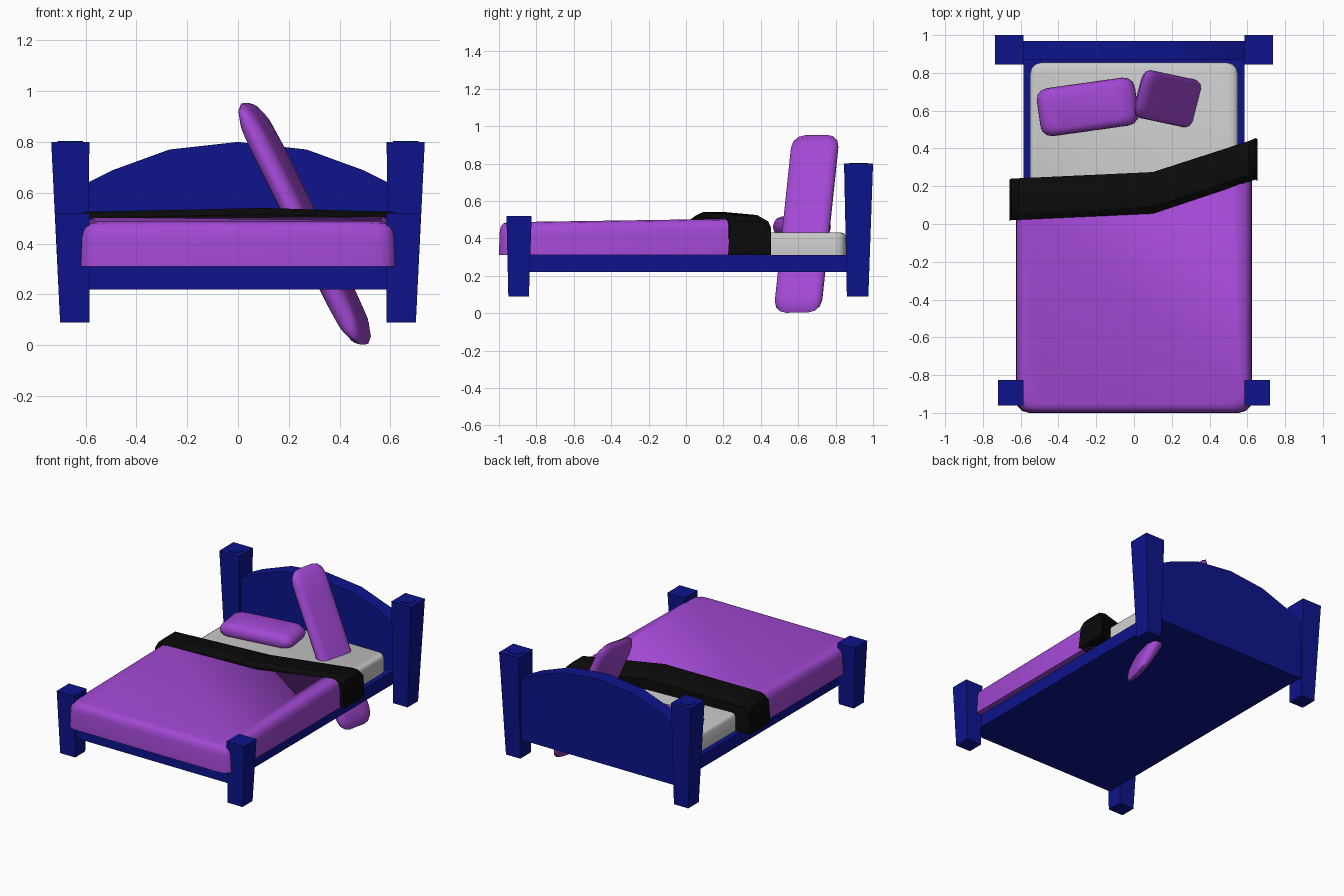
import bpy, bmesh, math
from mathutils import Matrix, Vector

if "Cube" in bpy.data.objects:
    bpy.data.objects.remove(bpy.data.objects["Cube"])


def material(name, rgb):
    m = bpy.data.materials.new(name)
    m.diffuse_color = (*rgb, 1)
    m.use_nodes = True
    m.node_tree.nodes["Principled BSDF"].inputs["Base Color"].default_value = m.diffuse_color
    return m


BLUE = material("blue_wood", (0.004, 0.007, 0.26))
PURPLE = material("purple_cloth", (0.36, 0.065, 0.65))
BLACK = material("black_cloth", (0.003, 0.003, 0.003))


def loft(name, rings, mat=None, smooth=None):
    """Skin a list of equal-length point rings and cap both ends."""
    bm = bmesh.new()
    rows = [[bm.verts.new(p) for p in ring] for ring in rings]
    n = len(rows[0])
    for a, b in zip(rows, rows[1:]):
        for i in range(n):
            j = (i + 1) % n
            bm.faces.new((a[i], a[j], b[j], b[i]))
    bm.faces.new(rows[0])
    bm.faces.new(rows[-1])
    bmesh.ops.recalc_face_normals(bm, faces=bm.faces)
    me = bpy.data.meshes.new(name)
    bm.to_mesh(me)
    bm.free()
    ob = bpy.data.objects.new(name, me)
    bpy.context.collection.objects.link(ob)
    if mat:
        me.materials.append(mat)
    if smooth:
        bpy.ops.object.select_all(action='DESELECT')
        ob.select_set(True)
        bpy.context.view_layer.objects.active = ob
        bpy.ops.object.shade_smooth_by_angle(angle=math.radians(smooth))
    return ob


def rect(x0, x1, y0, y1, z):
    return [(x0, y0, z), (x1, y0, z), (x1, y1, z), (x0, y1, z)]


def rounded(x0, x1, y0, y1, z, r, seg=3):
    pts = []
    corners = [(x1 - r, y1 - r), (x0 + r, y1 - r), (x0 + r, y0 + r), (x1 - r, y0 + r)]
    for k, (cx, cy) in enumerate(corners):
        for i in range(seg + 1):
            a = math.pi / 2 * (k + i / seg)
            pts.append((cx + r * math.cos(a), cy + r * math.sin(a), z))
    return pts


# Tapered posts, with a round cap on each head post
for s, side in ((-1, "left"), (1, "right")):
    loft(f"head_post_{side}", [rect(s * .59, s * .70, .86, .975, .09),
                               rect(s * .585, s * .735, .845, 1.0, .80)], BLUE)
    loft(f"foot_post_{side}", [rect(s * .585, s * .70, -.95, -.84, .09),
                               rect(s * .585, s * .72, -.96, -.825, .52)], BLUE)
    loft(f"post_cap_{side}",
         [[(s * .66 + .05 * math.cos(i * math.pi / 6), .922 + .05 * math.sin(i * math.pi / 6), z)
           for i in range(12)] for z in (.79, .803)], BLUE)

# Bed base and arched headboard
loft("bed_base", [rect(-.585, .585, -.94, .90, z) for z in (.22, .31)], BLUE)
arch = [(.60, .635), (.49, .69), (.27, .77), (0, .80)]
outline = [(-.60, .22), (.60, .22)] + arch + [(-x, z) for x, z in arch[-2::-1]]
loft("headboard", [[(x, y, z) for x, z in outline] for y in (.87, .97)], BLUE)

# Mattress
loft("mattress", [rounded(-.55 + d, .55 - d, -.90 + d, .855 - d, z, .06 - d)
                  for d, z in ((0, .305), (0, .41), (.008, .425), (.025, .432))], smooth=40)

# Blanket: rounded slab, its head edge skewed and its top rising to the fold
rings = []
for d, z in ((0, .31), (.004, .43), (.012, .463), (.03, .48), (.06, .486)):
    ring = []
    for x, y, h in rounded(-.625 + d, .625 - d, -1 + d * .8, .23, z, .07):
        if y > 0:
            y += .16 * x
        ring.append((x, y, h + .015 * (y + 1) * (h > .4)))
    rings.append(ring)
loft("blanket", rings, PURPLE, smooth=60)

# Folded blanket band, bent toward the head on the right
stations = [(-.66, .015, .235, .31), (-.65, .02, .24, .49), (-.61, .022, .242, .525),
            (.10, .055, .275, .54),
            (.61, .225, .44, .525), (.645, .235, .455, .49), (.655, .225, .45, .31)]
rings = []
for x, y0, y1, top in stations:
    k = min(1, (top - .31) / .1)
    rings.append([(x, y0, .31), (x, y0, top - .025 * k), (x, y0 + .035, top),
                  (x, y1 - .06, top), (x, y1, top - .035 * k), (x, y1, .31)])
# end stations collapse to the hem line
for r, y0, y1 in ((rings[0], .015, .235), (rings[-1], .225, .45)):
    for i, z in enumerate((.31, .315, .32, .32, .315, .31)):
        r[i] = (r[i][0], r[i][1], z)
loft("blanket_fold", rings, BLACK, smooth=35)


# Pillows: one lying down, one pushed upright through the bed
def pillow(name, a, b, t, r, centre, long_axis, wide_axis):
    u = Vector(long_axis).normalized()
    w = u.cross(Vector(wide_axis)).normalized()
    v = w.cross(u)
    m = Matrix((u, v, w)).transposed()
    rings = []
    for s, z in ((.70, -1), (.88, -.8), (.97, -.4), (1, 0), (.97, .4), (.88, .8), (.70, 1)):
        ring = rounded(-a, a, -b, b, 0, r)
        rings.append([m @ Vector((x * s, y * s, z * t)) + Vector(centre) for x, y, _ in ring])
    loft(name, rings, PURPLE, smooth=60)


pillow("pillow_lying", .262, .128, .055, .06, (-.245, .62, .462),
       (1, .14, 0), (-.14, 1, 0))
pillow("pillow_upright", .532, .13, .043, .07, (.262, .645, .478),
       (-.47, .10, .95), (.25, .97, 0))
